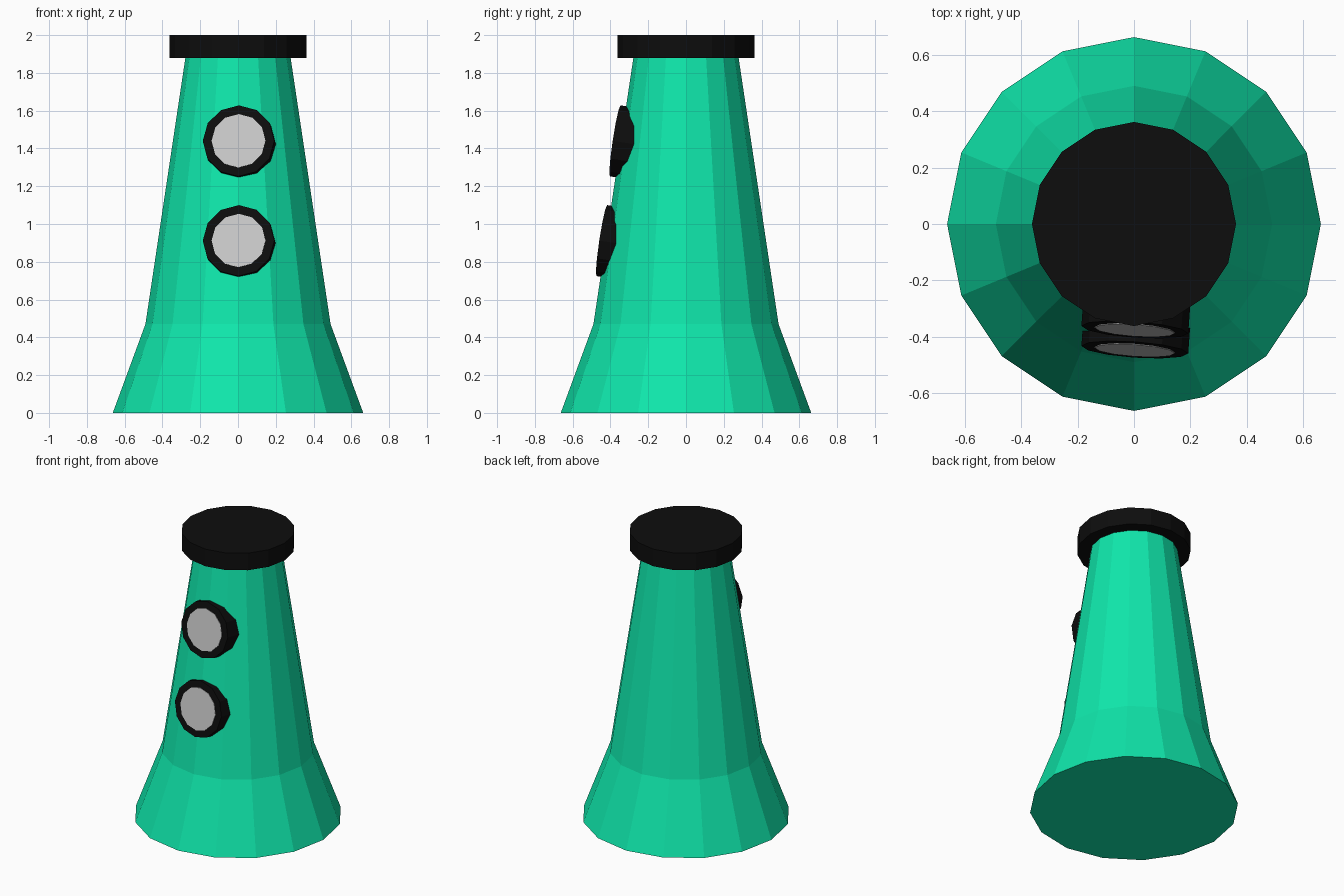
import bpy, bmesh, math
from mathutils import Matrix, Vector

if "Cube" in bpy.data.objects:
    bpy.data.objects.remove(bpy.data.objects["Cube"])


def material(name, color):
    m = bpy.data.materials.new(name)
    m.diffuse_color = (*color, 1)
    m.use_nodes = True
    m.node_tree.nodes["Principled BSDF"].inputs["Base Color"].default_value = m.diffuse_color
    return m


green = material("green", (0.005, 0.8, 0.41))
black = material("black", (0.004, 0.004, 0.004))


def lathe(name, profile, sides, mat=None):
    """Closed faceted solid from (radius, z) rings, vertices on the axes."""
    bm = bmesh.new()
    rings = [[bm.verts.new((r * math.cos(2 * math.pi * i / sides),
                            r * math.sin(2 * math.pi * i / sides), z))
              for i in range(sides)] for r, z in profile]
    for a, b in zip(rings, rings[1:]):
        for i in range(sides):
            j = (i + 1) % sides
            bm.faces.new((a[i], a[j], b[j], b[i]))
    bm.faces.new(rings[0][::-1])
    bm.faces.new(rings[-1])
    mesh = bpy.data.meshes.new(name)
    bm.to_mesh(mesh)
    bm.free()
    if mat:
        mesh.materials.append(mat)
    ob = bpy.data.objects.new(name, mesh)
    bpy.context.collection.objects.link(ob)
    return ob


# Flared tower body and overhanging cap
lathe("tower_body", [(0.663, 0), (0.49, 0.47), (0.277, 1.89)], 16, green)
lathe("top_cap", [(0.362, 1.88), (0.362, 2.0)], 16, black)

# Two round portholes, leaning with the wall and turned slightly
tilt = math.atan(0.15)
turn = Matrix.Rotation(math.radians(-4), 4, 'Z') @ Matrix.Rotation(math.pi / 2 - tilt, 4, 'X')
for label, y, z in (("lower", -0.446, 0.912), ("upper", -0.375, 1.44)):
    place = Matrix.Translation(Vector((0.003, y, z))) @ turn
    # Frame sunk into the wall, pane just proud of it
    lathe(label + "_window_frame", [(0.19, -0.14), (0.19, 0)], 12, black).matrix_world = place
    lathe(label + "_window_pane", [(0.143, -0.02), (0.143, 0.003)], 12).matrix_world = place
